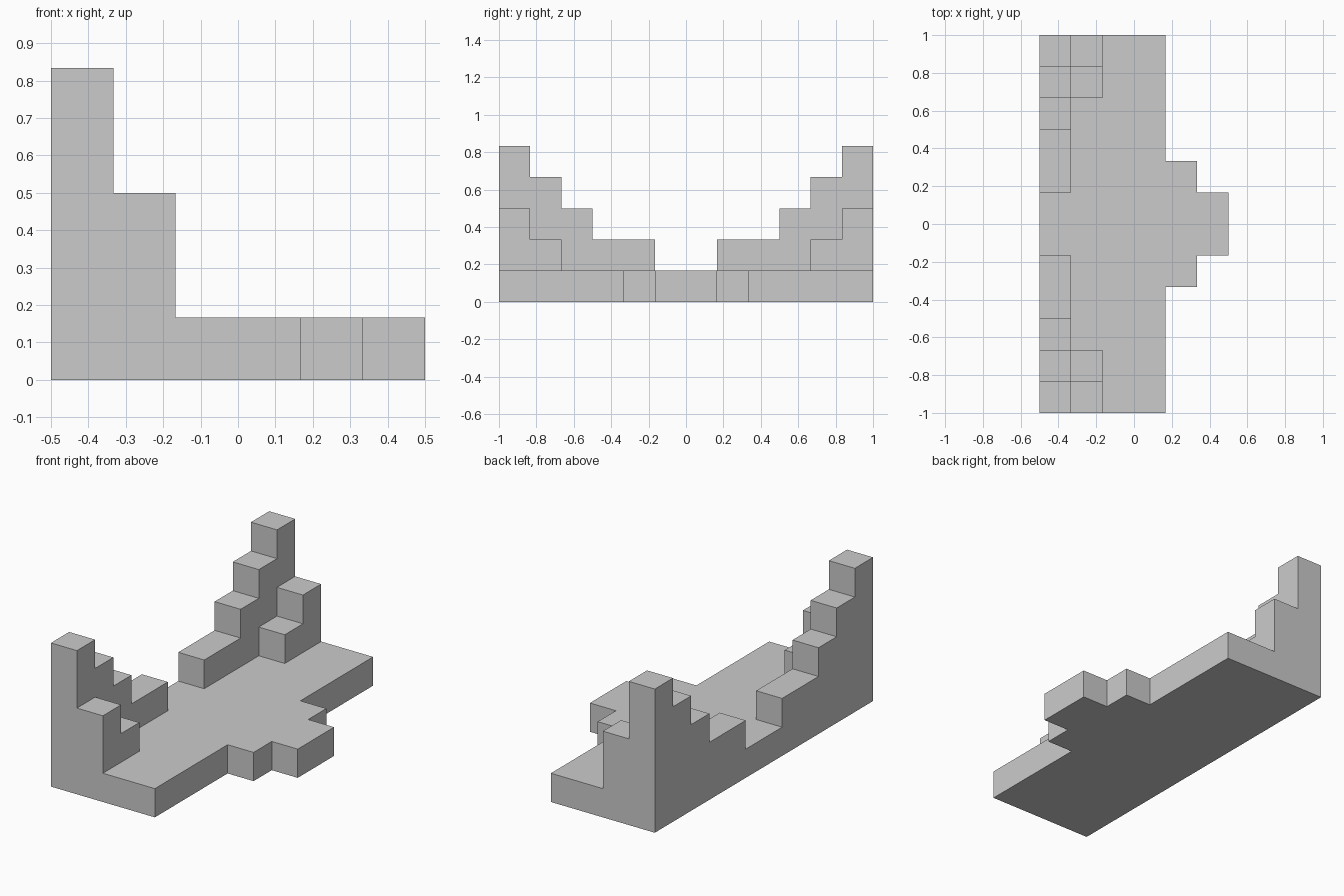
import bpy, bmesh
from mathutils import Vector

if "Cube" in bpy.data.objects:
    bpy.data.objects.remove(bpy.data.objects["Cube"])

U = 1 / 6  # every step of the model is one unit block


def blocks(x0, x1, y0, y1, z0, z1):
    return {(x, y, z) for x in range(x0, x1) for y in range(y0, y1) for z in range(z0, z1)}


def mirrored(cells):
    return cells | {(x, -1 - y, z) for x, y, z in cells}


def build_shell(name, cells):
    """Skin a set of unit blocks with outer faces only, then merge flat areas."""
    bm = bmesh.new()
    for c in cells:
        for axis in range(3):
            for side in (0, 1):
                n = list(c)
                n[axis] += 1 if side else -1
                if tuple(n) in cells:
                    continue
                a, b = (axis + 1) % 3, (axis + 2) % 3
                quad = []
                for da, db in ((0, 0), (1, 0), (1, 1), (0, 1)):
                    p = Vector(c)
                    p[axis] += side
                    p[a] += da
                    p[b] += db
                    quad.append(bm.verts.new(p * U))
                bm.faces.new(quad if side else quad[::-1])
    bmesh.ops.remove_doubles(bm, verts=bm.verts, dist=1e-4)
    bmesh.ops.dissolve_limit(bm, angle_limit=0.01, verts=bm.verts, edges=bm.edges)
    mesh = bpy.data.meshes.new(name)
    bm.to_mesh(mesh)
    bm.free()
    obj = bpy.data.objects.new(name, mesh)
    bpy.context.collection.objects.link(obj)
    return obj


# Floor slab with a stepped tongue
floor = blocks(-3, 1, -6, 6, 0, 1) | blocks(1, 2, -2, 2, 0, 1) | blocks(2, 3, -1, 1, 0, 1)

# Tall stair wall along the -x edge, rising towards both ends
wall = set()
for y0, y1, top in ((1, 3, 2), (3, 4, 3), (4, 5, 4), (5, 6, 5)):
    wall |= blocks(-3, -2, y0, y1, 1, top)

# Lower corner steps beside the wall
corner = blocks(-2, -1, 4, 5, 1, 2) | blocks(-2, -1, 5, 6, 1, 3)

build_shell("stepped_platform", floor | mirrored(wall | corner))
